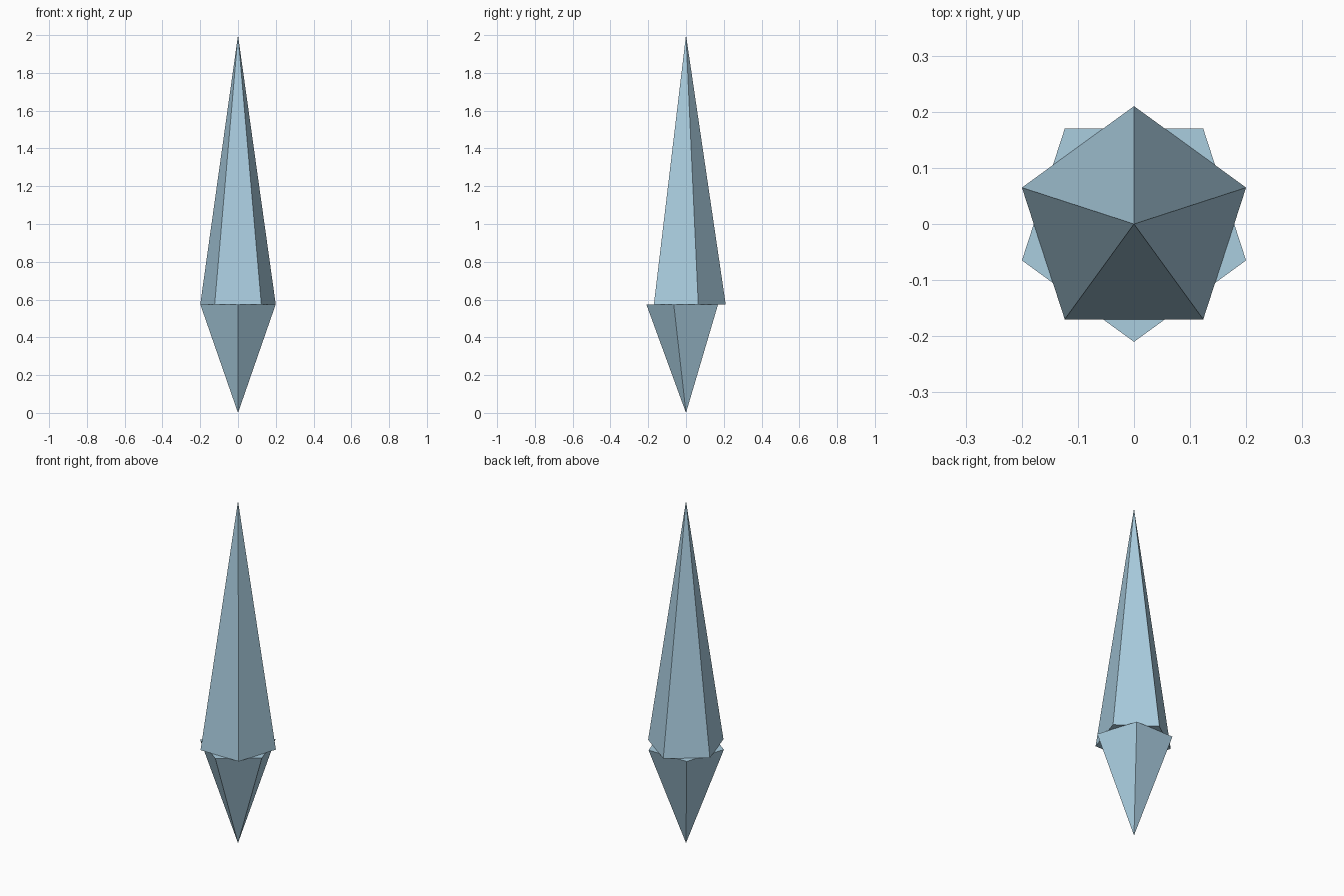
import bpy, bmesh, math

cube = bpy.data.objects.get("Cube")
if cube:
    bpy.data.objects.remove(cube, do_unlink=True)

SIDES = 5
RADIUS = 0.21
WAIST = 0.575

# Single pale blue colour
crystal = bpy.data.materials.new("pale_blue")
crystal.use_nodes = True
color = (0.40, 0.61, 0.74, 1)
crystal.diffuse_color = color
crystal.node_tree.nodes["Principled BSDF"].inputs["Base Color"].default_value = color


def spike(name, base_z, tip_z, start_angle):
    """Closed flat-sided pyramid with its base at base_z and its point at tip_z."""
    bm = bmesh.new()
    ring = []
    for i in range(SIDES):
        a = start_angle + math.tau * i / SIDES
        ring.append(bm.verts.new((RADIUS * math.cos(a), RADIUS * math.sin(a), base_z)))
    tip = bm.verts.new((0, 0, tip_z))
    bm.faces.new(ring)
    for i in range(SIDES):
        bm.faces.new((ring[i], ring[(i + 1) % SIDES], tip))
    bmesh.ops.recalc_face_normals(bm, faces=bm.faces)
    mesh = bpy.data.meshes.new(name)
    bm.to_mesh(mesh)
    bm.free()
    mesh.materials.append(crystal)
    obj = bpy.data.objects.new(name, mesh)
    bpy.context.collection.objects.link(obj)
    return obj


# Long upper spike has a corner at the back, short lower spike a corner at the front
spike("upper_spike", WAIST, 2.0, math.pi / 2)
spike("lower_spike", WAIST, 0.0, -math.pi / 2)
